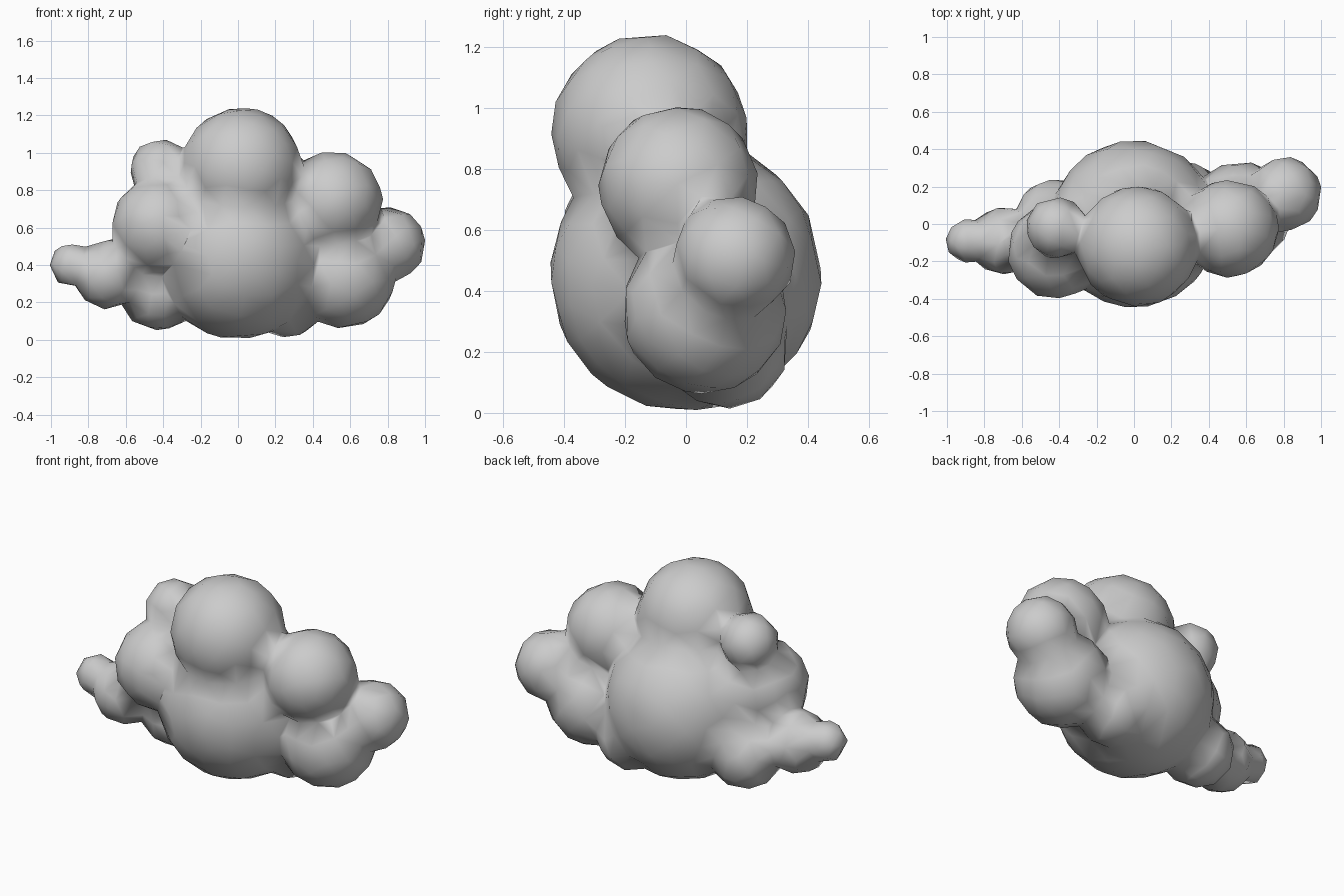
import bpy
import bmesh
from mathutils import Matrix

if "Cube" in bpy.data.objects:
    bpy.data.objects.remove(bpy.data.objects["Cube"])

# Puffs of the cloud: x, y, z, radius
PUFFS = [
    (0.00, 0.00, 0.45, 0.445),    # main body
    (0.02, -0.12, 0.92, 0.32),    # crown
    (0.51, -0.025, 0.745, 0.26),  # upper right
    (0.57, 0.06, 0.335, 0.27),    # lower right
    (0.805, 0.16, 0.51, 0.197),   # right tip
    (0.26, 0.13, 0.22, 0.205),    # underside
    (-0.42, -0.145, 0.61, 0.255), # upper left
    (-0.415, -0.02, 0.91, 0.162), # small top left
    (-0.43, 0.035, 0.255, 0.203), # lower left
    (-0.70, -0.09, 0.345, 0.178), # left
    (-0.89, -0.09, 0.40, 0.115),  # left tip
]

bm = bmesh.new()
for x, y, z, r in PUFFS:
    bmesh.ops.create_icosphere(bm, subdivisions=4, radius=r,
                               matrix=Matrix.Translation((x, y, z)))
mesh = bpy.data.meshes.new("cloud")
bm.to_mesh(mesh)
bm.free()
cloud = bpy.data.objects.new("cloud", mesh)
bpy.context.collection.objects.link(cloud)
bpy.context.view_layer.objects.active = cloud
cloud.select_set(True)

# Fuse the puffs, soften the creases, then reduce to a low-poly skin
fuse = cloud.modifiers.new("fuse", 'REMESH')
fuse.mode = 'VOXEL'
fuse.voxel_size = 0.02
bpy.ops.object.modifier_apply(modifier="fuse")
soft = cloud.modifiers.new("soften", 'SMOOTH')
soft.factor = 0.5
soft.iterations = 6
bpy.ops.object.modifier_apply(modifier="soften")
low = cloud.modifiers.new("low_poly", 'DECIMATE')
low.ratio = 900 / (2 * len(cloud.data.polygons))
bpy.ops.object.modifier_apply(modifier="low_poly")
bpy.ops.object.shade_smooth()
